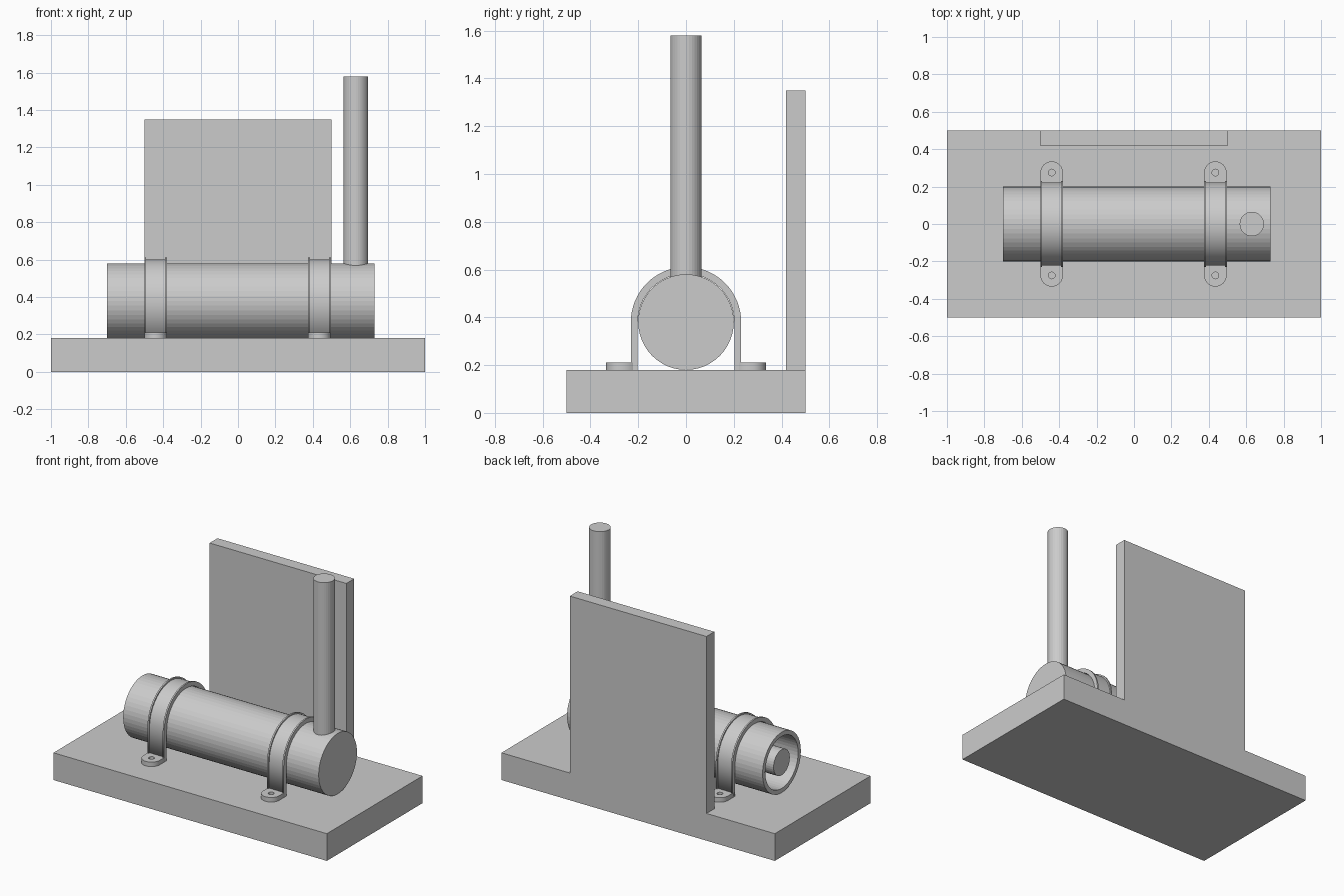
import bpy, math
from mathutils import Matrix

if "Cube" in bpy.data.objects:
    bpy.data.objects.remove(bpy.data.objects["Cube"])

CZ, R = 0.38, 0.20            # boiler axis height and radius


def box(name, x0, x1, y0, y1, z0, z1):
    bpy.ops.mesh.primitive_cube_add(size=1, location=((x0+x1)/2, (y0+y1)/2, (z0+z1)/2))
    o = bpy.context.object
    o.name = name
    o.scale = (x1-x0, y1-y0, z1-z0)
    return o


def lathe_x(name, profile, n=48):
    """Revolve (x, radius) points around the boiler axis, closing ends at radius 0."""
    verts, faces, rings = [], [], []
    for x, r in profile:
        ring = []
        for i in range(n if r else 1):
            a = 2*math.pi*i/n
            ring.append(len(verts))
            verts.append((x, r*math.cos(a), CZ + r*math.sin(a)))
        rings.append(ring)
    for a, b in zip(rings, rings[1:]):
        for i in range(n):
            f = [a[i % len(a)], a[(i+1) % len(a)], b[(i+1) % len(b)], b[i % len(b)]]
            faces.append(list(dict.fromkeys(f)))
    return finish(name, verts, faces)


def finish(name, verts, faces):
    me = bpy.data.meshes.new(name)
    me.from_pydata(verts, [], faces)
    o = bpy.data.objects.new(name, me)
    bpy.context.collection.objects.link(o)
    bpy.context.view_layer.objects.active = o
    o.select_set(True)
    bpy.ops.object.mode_set(mode='EDIT')
    bpy.ops.mesh.select_all(action='SELECT')
    bpy.ops.mesh.normals_make_consistent(inside=False)
    bpy.ops.object.mode_set(mode='OBJECT')
    return o


def plate(name, loops, depth, matrix):
    """Filled 2D outline (with holes) extruded by depth."""
    cu = bpy.data.curves.new(name, 'CURVE')
    cu.dimensions, cu.fill_mode, cu.extrude = '2D', 'BOTH', depth/2
    for pts in loops:
        s = cu.splines.new('POLY')
        s.points.add(len(pts)-1)
        for p, (x, y) in zip(s.points, pts):
            p.co = (x, y, 0, 1)
        s.use_cyclic_u = True
    o = bpy.data.objects.new(name, cu)
    bpy.context.collection.objects.link(o)
    o.matrix_world = matrix
    bpy.ops.object.select_all(action='DESELECT')
    o.select_set(True)
    bpy.context.view_layer.objects.active = o
    bpy.ops.object.convert(target='MESH')
    bpy.context.object.name = name


def arc(cx, cy, r, a0, a1, n):
    return [(cx + r*math.cos(a0+(a1-a0)*i/n), cy + r*math.sin(a0+(a1-a0)*i/n))
            for i in range(n+1)]


def arch(r0, r1, foot):
    """Upside-down U outline in the y-z plane."""
    return ([(r1, foot)] + arc(0, CZ, r1, 0, math.pi, 32) + [(-r1, foot), (-r0, foot)]
            + arc(0, CZ, r0, math.pi, 0, 32) + [(r0, foot)])


# Base and back panel
box("base", -1, 1, -0.5, 0.5, 0, 0.18)
box("back_panel", -0.5, 0.5, 0.418, 0.5, 0.18, 1.35)

# Boiler: hollow shell open at the left, closed at the right, with an inner core
lathe_x("boiler_shell", [(0.73, 0), (0.73, R), (-0.70, R), (-0.70, 0.172),
                         (0.70, 0.172), (0.70, 0)])
lathe_x("inner_core", [(-0.70, 0), (-0.70, 0.085), (0.70, 0.085), (0.70, 0)], 32)

# Chimney
bpy.ops.mesh.primitive_cylinder_add(vertices=32, radius=0.065, depth=1.03,
                                    location=(0.63, 0, 1.065))
bpy.context.object.name = "chimney"

# Straps: band, raised rims and drilled feet
YZ = Matrix(((0, 0, 1, 0), (1, 0, 0, 0), (0, 1, 0, 0), (0, 0, 0, 1)))
for side, cx in (("left", -0.44), ("right", 0.435)):
    plate(side + "_strap", [arch(0.202, 0.222, 0.18)], 0.12,
          Matrix.Translation((cx, 0, 0)) @ YZ)
    for k, dx in enumerate((-0.056, 0.056)):
        plate(f"{side}_strap_rim_{k}", [arch(0.204, 0.231, 0.21)], 0.010,
              Matrix.Translation((cx+dx, 0, 0)) @ YZ)
    for end, s in (("front", -1), ("back", 1)):
        outline = [(-0.06, 0.205*s), (0.06, 0.205*s)] + arc(0, 0.275*s, 0.06, 0, math.pi*s, 16)
        hole = arc(0, 0.275*s, 0.018, 0, 2*math.pi, 16)[:-1]
        plate(f"{side}_{end}_foot", [outline, hole], 0.03,
              Matrix.Translation((cx, 0, 0.195)))
